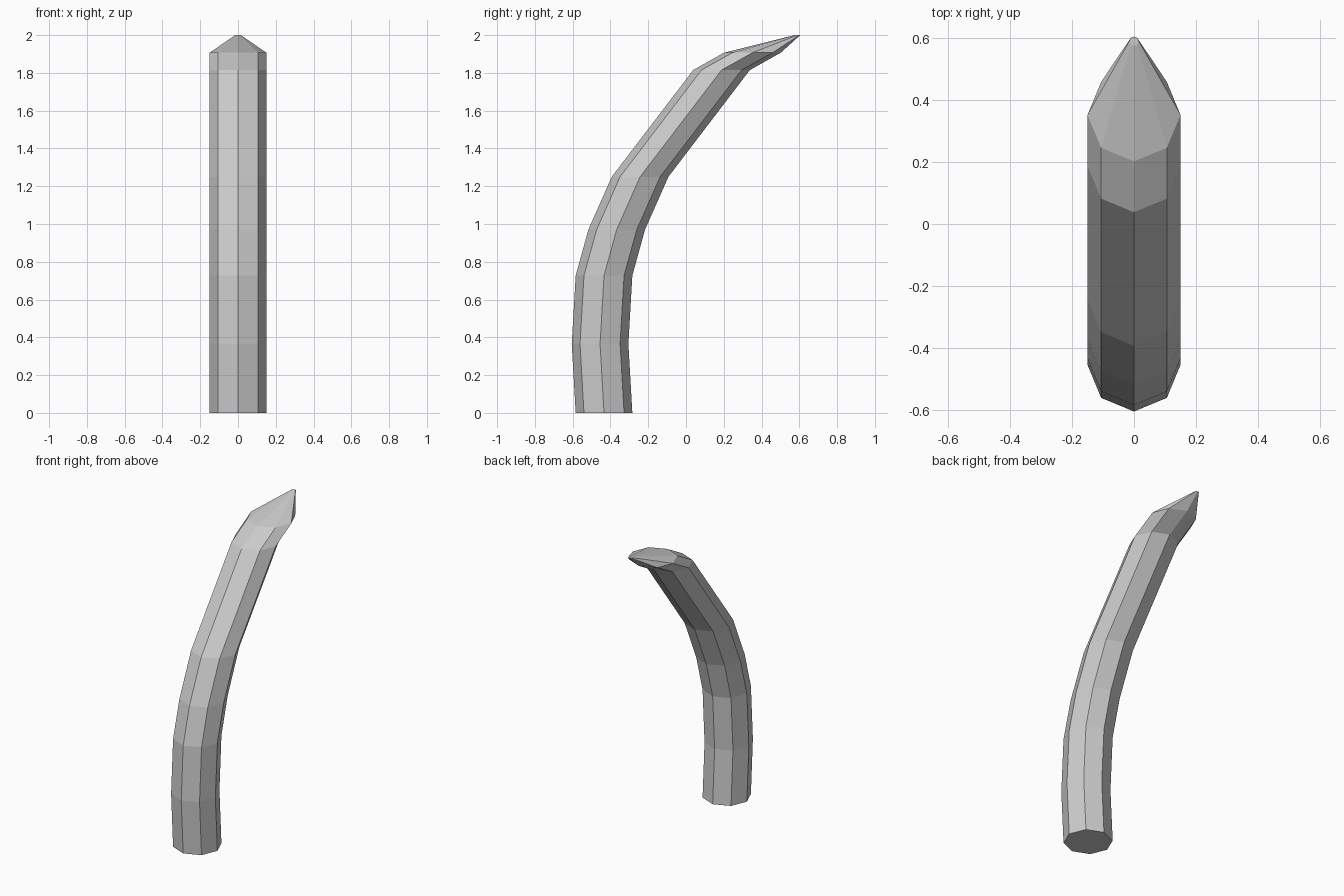
import bpy, bmesh
from math import cos, sin, pi

if "Cube" in bpy.data.objects:
    bpy.data.objects.remove(bpy.data.objects["Cube"])

SIDES = 8
# Curved path of level rings: (centre y, height z, radius)
PATH = [(-0.434, 0.0, 0.15), (-0.455, 0.365, 0.15), (-0.434, 0.727, 0.15),
        (-0.367, 0.97, 0.15), (-0.243, 1.25, 0.15), (0.188, 1.815, 0.15),
        (0.352, 1.907, 0.15), (0.59, 2.0, 0.015)]

bm = bmesh.new()


def ring(y, z, r):
    return [bm.verts.new((r * cos(2 * pi * i / SIDES), y + r * sin(2 * pi * i / SIDES), z))
            for i in range(SIDES)]


# Loft the horn between successive rings
rings = [ring(*p) for p in PATH]
for low, high in zip(rings, rings[1:]):
    for i in range(SIDES):
        j = (i + 1) % SIDES
        bm.faces.new((low[i], low[j], high[j], high[i]))

# Close the base and the small blunt tip
bm.faces.new(rings[0][::-1])
bm.faces.new(rings[-1])
bmesh.ops.recalc_face_normals(bm, faces=bm.faces)

mesh = bpy.data.meshes.new("curved_horn")
bm.to_mesh(mesh)
bm.free()
bpy.context.collection.objects.link(bpy.data.objects.new("curved_horn", mesh))
